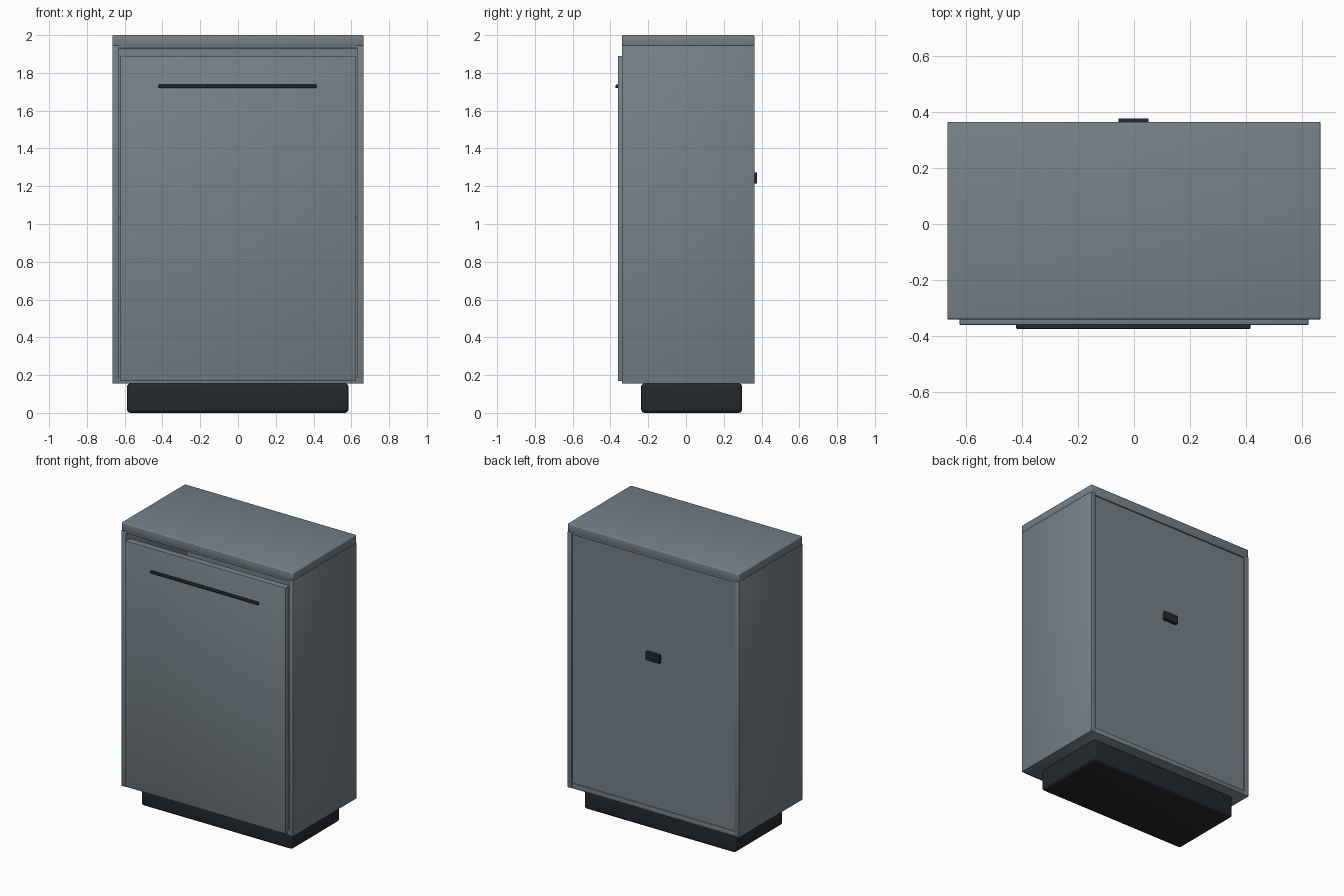
import bpy

if "Cube" in bpy.data.objects:
    bpy.data.objects.remove(bpy.data.objects["Cube"])

def material(name, color):
    m = bpy.data.materials.new(name)
    m.diffuse_color = color
    m.use_nodes = True
    m.node_tree.nodes["Principled BSDF"].inputs["Base Color"].default_value = m.diffuse_color
    return m

GREY = material("slate_paint", (0.18, 0.22, 0.25, 1))
DARK = material("dark_metal", (0.018, 0.022, 0.027, 1))

def box(name, x, y, z, mat, bevel=0.003, segments=2):
    """Bevelled box given its (min, max) extent on each axis."""
    bpy.ops.mesh.primitive_cube_add(
        size=1, location=[(a + b) / 2 for a, b in (x, y, z)])
    ob = bpy.context.object
    ob.name = name
    ob.scale = [b - a for a, b in (x, y, z)]
    bpy.ops.object.transform_apply(location=False, rotation=False, scale=True)
    if bevel:
        mod = ob.modifiers.new("Bevel", 'BEVEL')
        mod.width = bevel
        mod.segments = segments
        bpy.ops.object.modifier_apply(modifier=mod.name)
    bpy.ops.object.shade_smooth_by_angle(angle=0.6)
    ob.data.materials.append(mat)
    return ob

W, FRONT, BACK = 0.665, -0.34, 0.363   # carcass half width and depth
INNER = 0.63                           # opening half width

# Hollow carcass
for side, s in (("left", -1), ("right", 1)):
    xs = sorted((s * INNER, s * W))
    box(side + "_side_panel", xs, (FRONT, BACK), (0.155, 1.945), GREY)
box("bottom_panel", (-INNER - 0.01, INNER + 0.01), (FRONT + 0.002, BACK - 0.001),
    (0.156, 0.19), GREY)
box("top_rail_panel", (-INNER - 0.01, INNER + 0.01), (FRONT + 0.002, BACK - 0.001),
    (1.93, 1.96), GREY)
box("top_panel", (-W, W), (FRONT, BACK), (1.942, 2.0), GREY, 0.008, 3)
box("back_panel", (-INNER - 0.01, INNER + 0.01), (0.335, BACK - 0.01),
    (0.17, 1.95), GREY, 0)
box("shelf", (-INNER, INNER), (-0.30, 0.34), (1.02, 1.035), GREY, 0)

# Door and its long pull bar
box("door", (-0.622, 0.622), (-0.36, -0.31), (0.168, 1.89), GREY, 0.004)
box("door_handle", (-0.42, 0.415), (-0.374, -0.355), (1.72, 1.738), DARK, 0.005, 3)

# Recessed plinth
box("plinth", (-0.588, 0.585), (-0.238, 0.297), (0.0, 0.157), DARK, 0.02, 4)

# Small plate on the back
box("back_plate", (-0.055, 0.052), (0.350, 0.376), (1.215, 1.272), DARK, 0)
